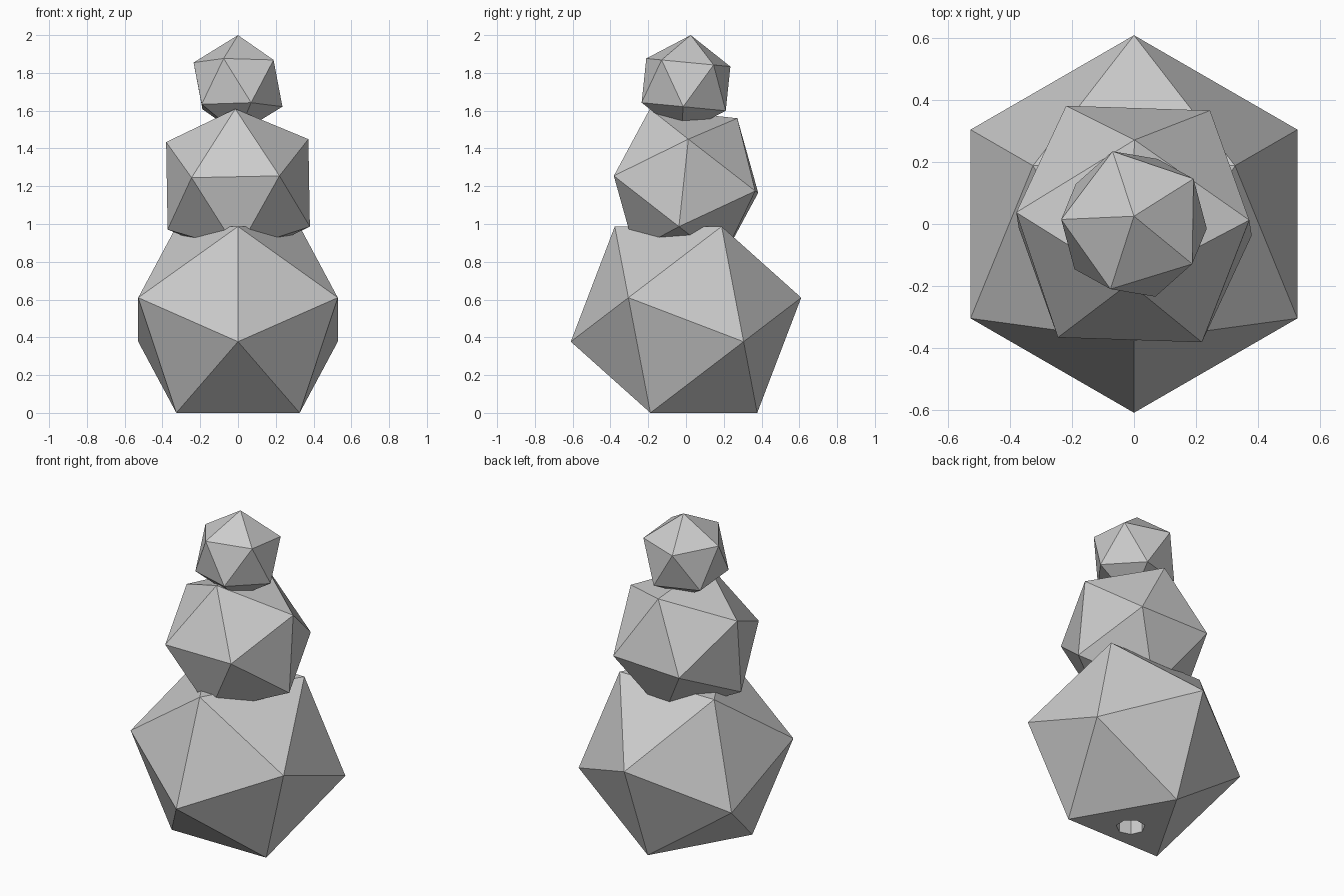
import bpy
import bmesh
import math
from mathutils import Matrix, Vector

cube = bpy.data.objects.get("Cube")
if cube:
    bpy.data.objects.remove(cube, do_unlink=True)

# One plain material for every part
grey = bpy.data.materials.new("light_grey")
grey.use_nodes = True
colour = (0.6, 0.6, 0.6, 1.0)
grey.diffuse_color = colour
grey.node_tree.nodes["Principled BSDF"].inputs["Base Color"].default_value = colour


def frame(pole, neighbour):
    """Rotation whose z axis is the pole and whose x axis leans to the neighbour."""
    z = Vector(pole).normalized()
    n = Vector(neighbour)
    x = (n - z * n.dot(z)).normalized()
    return Matrix((x, z.cross(x), z)).transposed()


def add_object(name, bm):
    mesh = bpy.data.meshes.new(name)
    bm.to_mesh(mesh)
    bm.free()
    mesh.materials.append(grey)
    obj = bpy.data.objects.new(name, mesh)
    bpy.context.collection.objects.link(obj)
    return obj


def boulder(name, radius, height, pole, neighbour):
    """Icosahedron turned so two adjacent corners point along the given directions."""
    bm = bmesh.new()
    bmesh.ops.create_icosphere(bm, subdivisions=1, radius=radius)
    bm.verts.ensure_lookup_table()
    corner = bm.verts[0]
    linked = corner.link_edges[0].other_vert(corner)
    turn = frame(pole, neighbour) @ frame(corner.co, linked.co).transposed()
    bmesh.ops.rotate(bm, verts=bm.verts, cent=(0, 0, 0), matrix=turn)
    bmesh.ops.translate(bm, verts=bm.verts, vec=(0, 0, height))
    return add_object(name, bm)


# Stacked faceted balls: base rests flat on a face, the others are tilted
base = boulder("base_ball", 0.621, 0.4935,
               (0, -0.9342, -0.1784), (0.5, -0.2887, -0.7558))
boulder("middle_ball", 0.443, 1.21, (0.22, -0.383, 0.045), (0.372, 0.017, 0.24))
boulder("top_ball", 0.263, 1.738, (0, 0.025, 0.26), (-0.235, 0.015, 0.12))

# Seven-sided socket bored up into the underside of the base
bm = bmesh.new()
bmesh.ops.create_cone(bm, cap_ends=True, segments=7, radius1=0.083,
                      radius2=0.083, depth=0.8)
bmesh.ops.rotate(bm, verts=bm.verts, cent=(0, 0, 0),
                 matrix=Matrix.Rotation(math.radians(36), 3, "Z"))
bmesh.ops.translate(bm, verts=bm.verts, vec=(0, -0.03, 0))
cutter = add_object("socket_cutter", bm)
cutter.hide_render = True

bore = base.modifiers.new("socket", "BOOLEAN")
bore.operation = "DIFFERENCE"
bore.solver = "EXACT"
bore.object = cutter
bpy.context.view_layer.objects.active = base
bpy.ops.object.modifier_apply(modifier=bore.name)
bpy.data.objects.remove(cutter, do_unlink=True)
